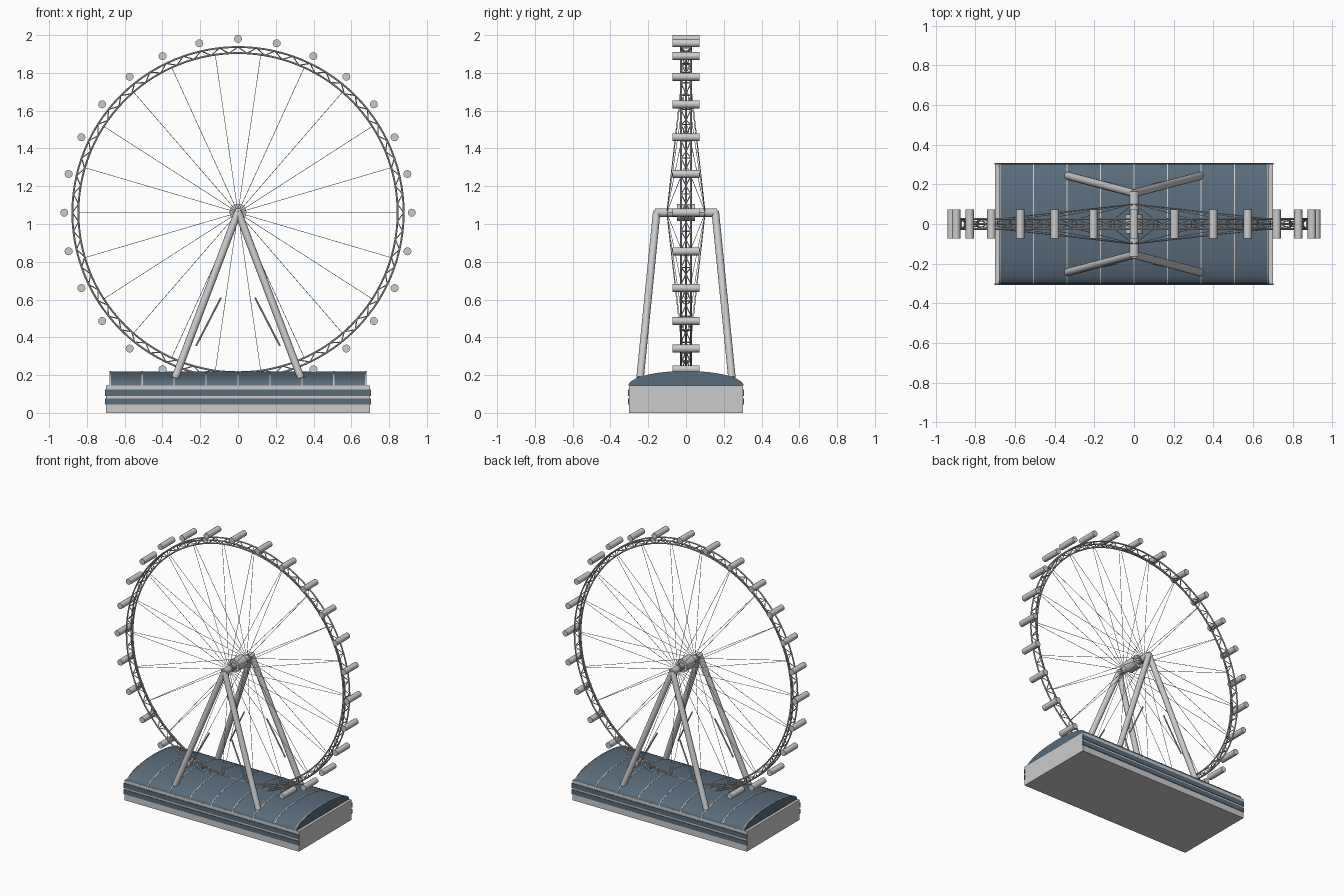
import bpy, bmesh
from math import sin, cos, pi, tau
from mathutils import Vector, Matrix

if "Cube" in bpy.data.objects:
    bpy.data.objects.remove(bpy.data.objects["Cube"])

HUB = Vector((0, 0, 1.06))
slate = bpy.data.materials.new("slate_blue")
slate.diffuse_color = (0.10, 0.15, 0.20, 1)
slate.use_nodes = True
slate.node_tree.nodes["Principled BSDF"].inputs["Base Color"].default_value = slate.diffuse_color


def finish(name, bm, mat=None, smooth=True):
    bmesh.ops.recalc_face_normals(bm, faces=bm.faces)
    me = bpy.data.meshes.new(name)
    bm.to_mesh(me)
    bm.free()
    ob = bpy.data.objects.new(name, me)
    bpy.context.collection.objects.link(ob)
    if mat:
        me.materials.append(mat)
    if smooth:
        bpy.ops.object.select_all(action='DESELECT')
        ob.select_set(True)
        bpy.context.view_layer.objects.active = ob
        bpy.ops.object.shade_smooth_by_angle()
    return ob


def rod(bm, a, b, r, sides=8):
    a, b = Vector(a), Vector(b)
    d = b - a
    m = Matrix.Translation((a + b) / 2) @ d.to_track_quat('Z', 'Y').to_matrix().to_4x4()
    bmesh.ops.create_cone(bm, cap_ends=True, segments=sides, radius1=r, radius2=r,
                          depth=d.length, matrix=m)


def box(bm, lo, hi):
    lo, hi = Vector(lo), Vector(hi)
    bmesh.ops.create_cube(bm, size=1, matrix=Matrix.Translation((lo + hi) / 2)
                          @ Matrix.Diagonal((*(hi - lo), 1)))


def polar(r, ang, y=0):
    return HUB + Vector((r * cos(ang), y, r * sin(ang)))


def ring(bm, R, y, r, n=112, sides=8):
    loops = []
    for i in range(n):
        a = tau * i / n
        loops.append([bm.verts.new(polar(R + r * cos(tau * k / sides), a,
                                         y + r * sin(tau * k / sides))) for k in range(sides)])
    for i in range(n):
        p, q = loops[i], loops[(i + 1) % n]
        for k in range(sides):
            l = (k + 1) % sides
            bm.faces.new((p[k], q[k], q[l], p[l]))


def arch(name, x0, x1, grow, mat=None):
    # elliptical vault section extruded along x
    n = 32
    bm = bmesh.new()
    ends = [[bm.verts.new((x, -(0.303 + grow) * cos(pi * i / n),
                           0.144 + (0.076 + grow) * sin(pi * i / n)))
             for i in range(n + 1)] for x in (x0, x1)]
    for i in range(n + 1):
        j = (i + 1) % (n + 1)
        bm.faces.new((ends[0][i], ends[0][j], ends[1][j], ends[1][i]))
    bm.faces.new(ends[0])
    bm.faces.new(ends[1])
    return finish(name, bm, mat)


# terminal building: block, window bands, vaulted roof and its ribs
bm = bmesh.new()
box(bm, (-0.7, -0.303, 0), (0.7, 0.303, 0.145))
finish("terminal_base", bm, smooth=False)
bm = bmesh.new()
for z0, z1 in ((0.045, 0.077), (0.09, 0.123)):
    for s in (-1, 1):
        box(bm, (-0.703, s * 0.303 - 0.004, z0), (0.703, s * 0.303 + 0.004, z1))
finish("window_bands", bm, slate, smooth=False)
arch("vaulted_roof", -0.68, 0.68, 0, slate)
for i in range(9):
    x = -0.676 + 0.169 * i
    arch("roof_rib", x - 0.003, x + 0.003, 0.002)

# rim: two outer chords, one inner chord
bm = bmesh.new()
for s in (-1, 1):
    ring(bm, 0.877, s * 0.026, 0.005)
ring(bm, 0.845, 0, 0.005)
finish("rim_chords", bm)

# rim lacing
bm = bmesh.new()
N = 56
for i in range(N):
    a, b, mid = tau * i / N, tau * (i + 1) / N, tau * (i + 0.5) / N
    for s in (-1, 1):
        rod(bm, polar(0.845, mid), polar(0.877, a, s * 0.026), 0.003, 6)
        rod(bm, polar(0.845, mid), polar(0.877, b, s * 0.026), 0.003, 6)
    rod(bm, polar(0.877, a, -0.026), polar(0.877, a, 0.026), 0.003, 6)
finish("rim_lacing", bm)

# spoke cables from both ends of the spindle
bm = bmesh.new()
for i in range(22):
    a = tau * i / 22
    for s in (-1, 1):
        rod(bm, polar(0.02, a, s * 0.1), polar(0.847, a, s * 0.008), 0.0015, 5)
finish("spoke_cables", bm)

# passenger capsules
bm = bmesh.new()
for i in range(28):
    a = tau * i / 28
    rod(bm, polar(0.92, a, -0.072), polar(0.92, a, 0.072), 0.021, 16)
finish("passenger_capsules", bm)

# spindle and hub drum
bm = bmesh.new()
rod(bm, (0, -0.165, 1.06), (0, 0.165, 1.06), 0.023, 16)
finish("spindle", bm)
bm = bmesh.new()
rod(bm, (0, -0.048, 1.062), (0, 0.048, 1.062), 0.045, 16)
finish("hub_drum", bm)

# four support legs with slim side struts in the same plane
legs, struts = bmesh.new(), bmesh.new()
for sx in (-1, 1):
    for sy in (-1, 1):
        rod(legs, (0, sy * 0.155, 1.065), (sx * 0.333, sy * 0.243, 0.185), 0.02, 16)
        rod(struts, (sx * 0.09, sy * 0.2, 0.61), (sx * 0.222, sy * 0.225, 0.355), 0.005, 8)
finish("support_legs", legs)
finish("side_struts", struts)
